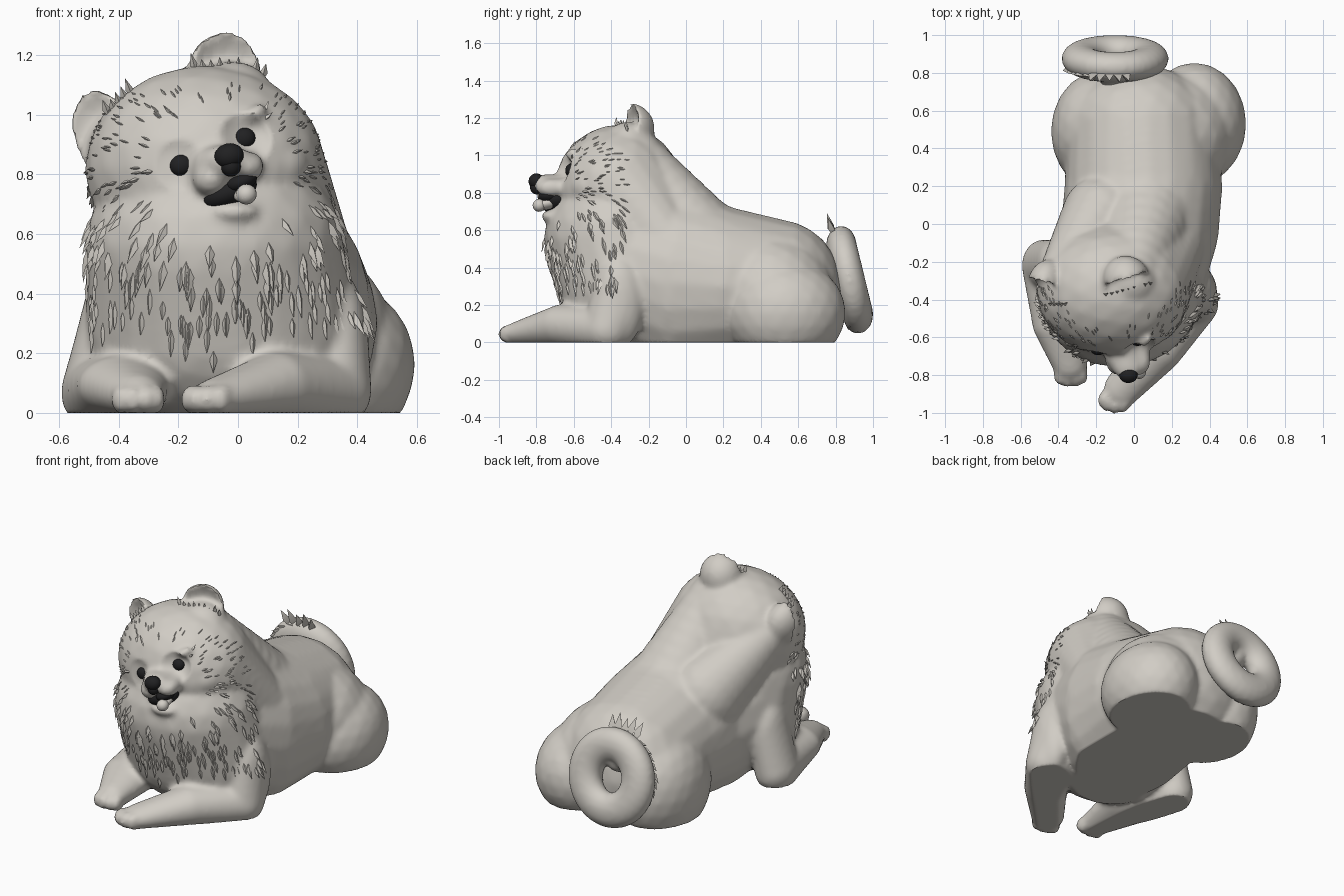
import bpy, bmesh, random
from math import radians, sin, cos, pi
from mathutils import Vector, Matrix, Euler
from mathutils.bvhtree import BVHTree

random.seed(4)
cube = bpy.data.objects.get("Cube")
if cube:
    bpy.data.objects.remove(cube, do_unlink=True)


def material(name, rgb):
    m = bpy.data.materials.new(name)
    m.use_nodes = True
    m.diffuse_color = (*rgb, 1)
    node = next(n for n in m.node_tree.nodes if n.type == 'BSDF_PRINCIPLED')
    node.inputs["Base Color"].default_value = (*rgb, 1)
    node.inputs["Roughness"].default_value = 0.8
    return m


FUR = material("warm_grey_fur", (0.64, 0.61, 0.56))
DARK = material("soft_black", (0.015, 0.015, 0.016))

# Unit ball shared by every rounded part
ball = bmesh.new()
bmesh.ops.create_icosphere(ball, subdivisions=3, radius=1)
BALL_POINTS = [v.co.copy() for v in ball.verts]
BALL_FACES = [[v.index for v in f.verts] for f in ball.faces]
ball.free()


class Shape:
    """Collects points and faces for one part."""

    def __init__(self):
        self.points, self.faces = [], []

    def add(self, points, faces):
        start = len(self.points)
        self.points += points
        self.faces += [[start + i for i in f] for f in faces]

    def blob(self, c, r, rot=(0, 0, 0), cup=False):
        """Ellipsoid; cup pushes its front half inward like an ear."""
        turn = Euler([radians(a) for a in rot]).to_matrix().to_4x4()
        mat = Matrix.Translation(c) @ turn @ Matrix.Diagonal((*r, 1))
        pts = BALL_POINTS
        if cup:
            pts = [Vector((p.x, -.3 * p.y if p.y < 0 else p.y, p.z)) for p in pts]
        self.add([mat @ p for p in pts], BALL_FACES)

    def chain(self, keys, steps=7):
        """Ellipsoids blended between (x, y, z, rx, ry, rz) keys."""
        for a, b in zip(keys, keys[1:]):
            for i in range(steps + 1):
                k = [p + (q - p) * i / steps for p, q in zip(a, b)]
                self.blob(k[:3], k[3:])

    def tuft(self, root, flow, normal, length, width, lift):
        """Leaf-shaped lock of fur lying along the skin."""
        flow = (flow - normal * flow.dot(normal)).normalized()
        side = normal.cross(flow)
        mid = root + flow * length * .5
        self.add([root - normal * .008, mid + side * width - normal * .006,
                  mid + normal * lift, mid - side * width - normal * .006,
                  root + flow * length + normal * lift * .6],
                 [(0, 2, 1), (0, 3, 2), (1, 2, 4), (2, 3, 4), (0, 1, 3), (1, 4, 3)])

    def finish(self, name, mat, angle=50):
        mesh = bpy.data.meshes.new(name)
        mesh.from_pydata(self.points, [], self.faces)
        mesh.materials.append(mat)
        mesh.shade_smooth()
        mesh.set_sharp_from_angle(angle=radians(angle))
        ob = bpy.data.objects.new(name, mesh)
        bpy.context.collection.objects.link(ob)
        return ob

    def fuse(self, name, voxel, dents=()):
        """Melt overlapping blobs into one skin, flattened at the ground."""
        ob = self.finish(name, FUR)
        remesh = ob.modifiers.new("fuse", 'REMESH')
        remesh.mode, remesh.voxel_size = 'VOXEL', voxel
        soften = ob.modifiers.new("soften", 'SMOOTH')
        soften.factor, soften.iterations = 0.5, 9
        graph = bpy.context.evaluated_depsgraph_get()
        mesh = bpy.data.meshes.new_from_object(ob.evaluated_get(graph))
        ob.modifiers.clear()
        ob.data = mesh
        for v in mesh.vertices:
            v.co.z = max(v.co.z, 0)
            for spot, radius, depth in dents:
                near = max(0, 1 - (v.co - Vector(spot)).length / radius)
                v.co.y += depth * near * (2 - near)
        mesh.shade_smooth()
        mesh.set_sharp_from_angle(angle=radians(50))
        return ob


# Torso, neck and skull
s = Shape()
s.chain([(.04, .5, .27, .4, .34, .385), (.05, .2, .3, .42, .3, .43),
         (.03, -.05, .32, .42, .3, .5), (-.05, -.26, .4, .43, .38, .46)])
s.chain([(.0, -.12, .55, .38, .23, .28), (-.11, -.36, .82, .405, .345, .345)])

# Broad nape running from the ears into the back
s.chain([(-.39, -.28, .88, .12, .13, .13), (-.17, .02, .56, .22, .24, .24)])
s.chain([(-.02, -.31, 1.06, .14, .13, .12), (.06, .03, .56, .26, .25, .26)])

# Chest ruff and haunches
s.chain([(-.08, -.37, .56, .435, .39, .36), (-.05, -.3, .28, .46, .385, .33)])
s.blob((.32, .53, .16), (.275, .325, .285))
s.blob((.2, .46, .25), (.32, .34, .32))
s.blob((-.18, .49, .18), (.26, .32, .33))

# Front legs with toes
s.chain([(.34, -.36, .22, .1, .14, .25), (.3, -.42, .07, .15, .14, .13),
         (.13, -.66, .09, .13, .13, .115), (-.06, -.87, .05, .1, .1, .07)], 9)
s.chain([(-.43, -.22, .25, .1, .14, .25), (-.475, -.22, .07, .12, .14, .13),
         (-.38, -.53, .09, .16, .13, .105), (-.34, -.74, .06, .095, .09, .075)], 9)
for px, py, turn in ((-.08, -.905, -25), (-.34, -.765, 6)):
    for i in range(4):
        a = radians(turn + (i - 1.5) * 32)
        s.blob((px + .085 * sin(a), py - .055 * cos(a), .045), (.028, .05, .05),
               (0, 0, turn))

# Cupped ears
s.blob((-.465, -.325, .945), (.1, .14, .145), (0, -14, -12), cup=True)
s.blob((-.04, -.305, 1.14), (.13, .14, .142), (0, 8, 18), cup=True)

# Muzzle, lips, jaw, cheeks and brows
s.chain([(-.085, -.62, .815, .12, .1, .085), (-.035, -.755, .845, .08, .07, .055)])
s.blob((-.09, -.72, .785), (.062, .08, .06), (0, -20, 0))
s.blob((.035, -.72, .825), (.055, .08, .05), (0, -20, 0))
s.chain([(-.04, -.6, .66, .12, .09, .05), (-.015, -.7, .675, .09, .075, .038)])
s.blob((-.25, -.52, .75), (.13, .12, .1), (0, -20, 0))
s.blob((.13, -.5, .83), (.11, .12, .1), (0, -20, 0))
s.blob((-.2, -.63, .905), (.09, .05, .03), (0, 5, 0))
s.blob((.03, -.605, .985), (.08, .05, .03), (0, -35, 0))
body = s.fuse("body", .015, [((-.19, -.66, .83), .09, .025), ((.025, -.65, .92), .09, .045)])

# Curled tail
s = Shape()
curl = []
for i in range(37):
    a = pi * (0.45 + 2.05 * i / 36)
    curl.append((-.1 + .18 * cos(a), .875 - .045 * sin(a), .335 + .185 * sin(a),
                 .105, .082, .105))
s.chain(curl, 1)
s.blob((-.1, .78, .42), (.08, .1, .08))
s.fuse("tail", .014)

# Eyes, nose, mouth and tongue
skin = BVHTree.FromPolygons([v.co for v in body.data.vertices],
                            [p.vertices for p in body.data.polygons])
for name, x, z in (("right_eye", -.19, .83), ("left_eye", .02, .92)):
    hit = skin.ray_cast(Vector((x, -2, z)), Vector((0, 1, 0)))[0]
    s = Shape()
    s.blob(hit + Vector((0, .008, 0)), (.039, .03, .036), (0, -20, 0))
    s.finish(name, DARK)
s = Shape()
s.blob((-.03, -.8, .862), (.05, .042, .042), (0, -12, 0))
s.blob((-.024, -.8, .828), (.034, .034, .036))
s.finish("nose", DARK)
s = Shape()
s.blob((-.03, -.69, .74), (.1, .08, .05), (0, -22, 0))
s.blob((.012, -.735, .775), (.055, .055, .032), (0, -22, 0))
s.finish("mouth", DARK)
s = Shape()
s.blob((.02, -.745, .737), (.038, .075, .026), (12, -22, 0))
s.blob((.028, -.785, .733), (.035, .035, .034), (12, -22, 0))
s.finish("tongue", FUR)

# Fur locks fanning out from the face and hanging down the ruff
face = Vector((-.05, -.7, .8))
s = Shape()
for i in range(620):
    a = radians(random.uniform(-95, 95))
    out = Vector((sin(a), -cos(a), 0))
    base = Vector((-.08, -.25, random.uniform(.2, 1.12)))
    hit, normal, _, _ = skin.ray_cast(base + out * 2, -out)
    if hit is None or (hit - face).length < .22 or hit.y > -.35 or normal.z > .8:
        continue
    if hit.z < .32 and abs(hit.x + .08) > .15:
        continue
    low = min(1, max(0, (.85 - hit.z) / .25))
    flow = (hit - face).normalized() * (1.2 - low) + Vector((0, .15, -1)) * low
    size = .05 + .055 * low
    s.tuft(hit, flow, normal, size * random.uniform(.8, 1.3),
           .007 + .009 * low, .003 + .006 * low)
s.finish("fur_locks", FUR, 30)

# Feathered locks at the ears and the tail rim
s = Shape()
forward = Vector((0, -1, .2)).normalized()
for i in range(9):
    t = i / 8
    s.tuft(Vector((-.14 + .22 * t, -.38 + .06 * t, 1.135 - .02 * t)),
           Vector((.5 * (t - .5), .1, 1)), forward, random.uniform(.05, .08), .013, .01)
for i in range(5):
    s.tuft(Vector((-.43 + .02 * i, -.43, .99 + .015 * i)), Vector((-.4, .1, 1)),
           forward, random.uniform(.05, .08), .013, .01)
s.finish("ear_locks", FUR, 30)
s = Shape()
for i in range(18):
    a = radians(85 + 200 * i / 17)
    out = Vector((cos(a), 0, sin(a)))
    root = Vector((-.1, .83 - .045 * sin(a), .335)) + out * .24
    s.tuft(root, out * .6 + Vector((-.6 * sin(a), -.5, .6 * cos(a))),
           Vector((out.x, -1, out.z)).normalized(), random.uniform(.07, .11), .022, .02)
for i in range(5):
    s.tuft(Vector((-.2 + .035 * i, .8, .55)), Vector((.15 * (i - 2), -.4, 1)),
           Vector((0, -1, -.2)).normalized(), .13 + .02 * (i % 2), .024, .03)
s.finish("tail_locks", FUR, 30)
